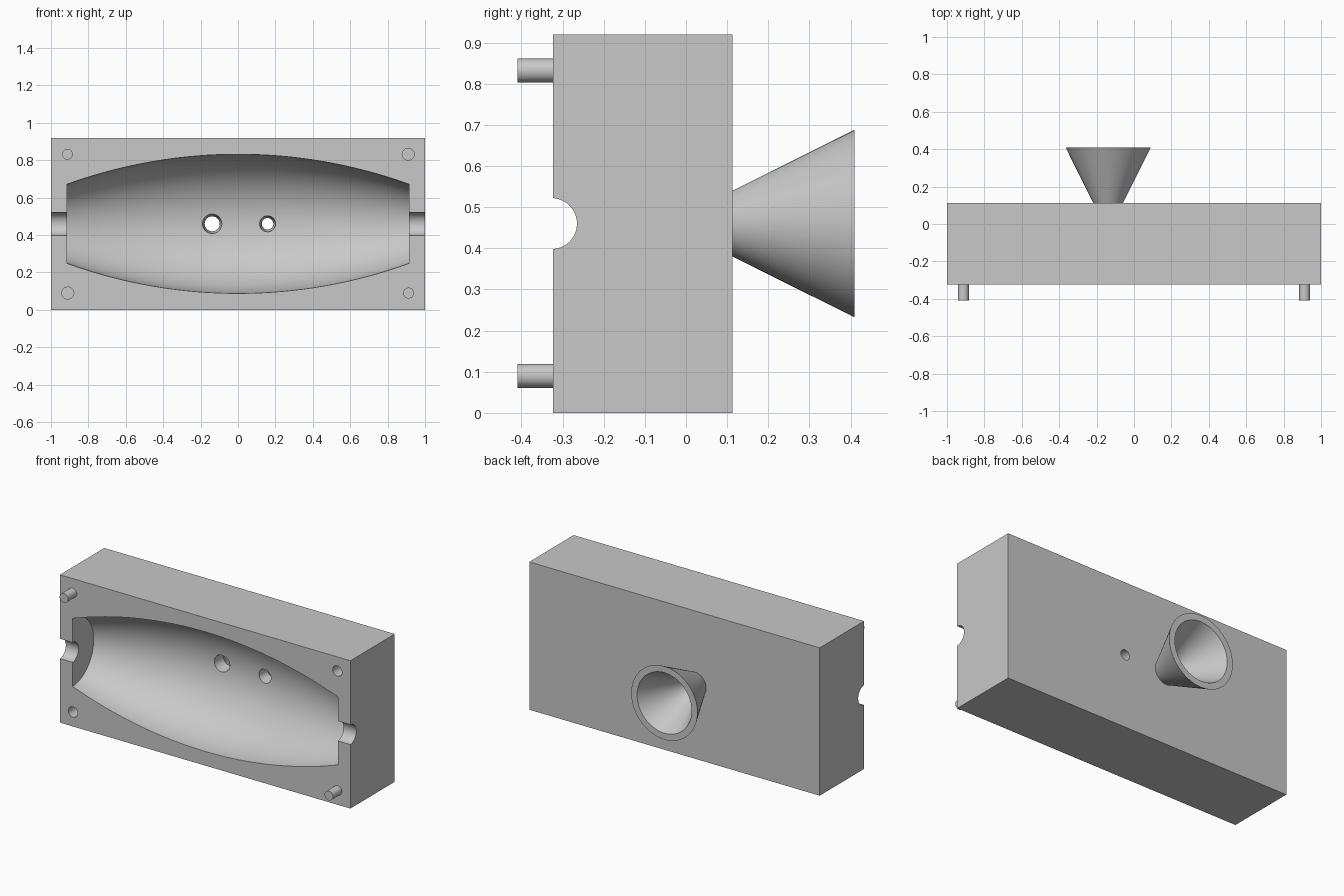
import bpy, bmesh, math
from mathutils import Vector

cube = bpy.data.objects.get("Cube")
if cube:
    bpy.data.objects.remove(cube, do_unlink=True)

FRONT, BACK = -0.323, 0.113      # block faces along y
HEIGHT, MID = 0.92, 0.46
END = 0.913                      # cavity end wall, also pin column

grey = bpy.data.materials.new("plain grey")
grey.use_nodes = True
colour = (0.58, 0.58, 0.58, 1)
grey.diffuse_color = colour
grey.node_tree.nodes["Principled BSDF"].inputs["Base Color"].default_value = colour


def finish(name, bm):
    bmesh.ops.recalc_face_normals(bm, faces=bm.faces)
    mesh = bpy.data.meshes.new(name)
    bm.to_mesh(mesh)
    bm.free()
    mesh.materials.append(grey)
    ob = bpy.data.objects.new(name, mesh)
    bpy.context.collection.objects.link(ob)
    return ob


def lathe(name, profile, axis, centre, sides=64, ring=False):
    """Spin (position, radius) pairs about the x or y axis; ring closes the profile."""
    bm = bmesh.new()
    loops = []
    for pos, rad in profile:
        loop = []
        for i in range(sides):
            a = math.tau * i / sides
            u, v = rad * math.cos(a), rad * math.sin(a)
            p = (pos, u, v) if axis == "x" else (u, pos, v)
            loop.append(bm.verts.new(Vector(centre) + Vector(p)))
        loops.append(loop)
    pairs = list(zip(loops, loops[1:]))
    if ring:
        pairs.append((loops[-1], loops[0]))
    else:
        bm.faces.new(loops[0])
        bm.faces.new(loops[-1])
    for a, b in pairs:
        for i in range(sides):
            j = (i + 1) % sides
            bm.faces.new((a[i], a[j], b[j], b[i]))
    return finish(name, bm)


def smooth(ob):
    bpy.ops.object.select_all(action="DESELECT")
    ob.select_set(True)
    bpy.context.view_layer.objects.active = ob
    bpy.ops.object.shade_smooth_by_angle(angle=math.radians(30))


# Mould block
bm = bmesh.new()
bmesh.ops.create_cube(bm, size=1)
for v in bm.verts:
    v.co = (v.co.x * 2, v.co.y * (BACK - FRONT) + (FRONT + BACK) / 2, v.co.z * HEIGHT + MID)
block = finish("mould_block", bm)

# Barrel cavity: circular arc spun about the long axis
mid_r, end_r = 0.372, 0.212
sag = mid_r - end_r
arc_r = (END ** 2 + sag ** 2) / (2 * sag)
steps = 32
barrel = []
for i in range(steps + 1):
    x = END * (2 * i / steps - 1)
    barrel.append((x, mid_r - arc_r + math.sqrt(arc_r ** 2 - x * x)))
axis_point = (0, FRONT - 0.004, MID)
cutters = [
    lathe("cavity_cutter", barrel, "x", axis_point, 128),
    lathe("channel_cutter", [(-1.1, 0.062), (1.1, 0.062)], "x", axis_point),
]

# Pouring hole and vent, both narrowing towards the back
for name, x, wide, narrow in (("pour", -0.138, 0.052, 0.04), ("vent", 0.158, 0.043, 0.031)):
    cutters.append(lathe(name + "_hole_cutter",
                         [(-0.1, wide), (0.04, wide), (BACK, narrow), (0.2, narrow)],
                         "y", (x, 0, MID), 48))

# Locating pins on one diagonal, sockets on the other
pins = []
for side in (-1, 1):
    low, high = 0.09, 0.832
    pin_z, socket_z = (high, low) if side < 0 else (low, high)
    pin_name = "upper_right_pin" if side < 0 else "lower_left_pin"
    pins.append(lathe(pin_name, [(-0.41, 0.029), (FRONT + 0.01, 0.029)],
                      "y", (side * 0.912, 0, pin_z), 32))
    cutters.append(lathe("socket_cutter", [(-0.5, 0.032), (FRONT + 0.1, 0.032)],
                         "y", (side * 0.91, 0, socket_z), 32))

# Cut the block, then drop the cutters
for c in cutters:
    c.hide_render = True
    mod = block.modifiers.new(c.name, "BOOLEAN")
    mod.operation = "DIFFERENCE"
    mod.solver = "EXACT"
    mod.object = c
bpy.context.view_layer.update()
cut = bpy.data.meshes.new_from_object(block.evaluated_get(bpy.context.evaluated_depsgraph_get()))
block.modifiers.clear()
block.data = cut
for c in cutters:
    bpy.data.objects.remove(c, do_unlink=True)

# Hollow pouring funnel on the back
funnel = lathe("pouring_funnel",
               [(BACK, 0.08), (0.41, 0.228), (0.41, 0.188), (BACK, 0.04)],
               "y", (-0.138, 0, MID), 64, ring=True)

for ob in [block, funnel] + pins:
    smooth(ob)
